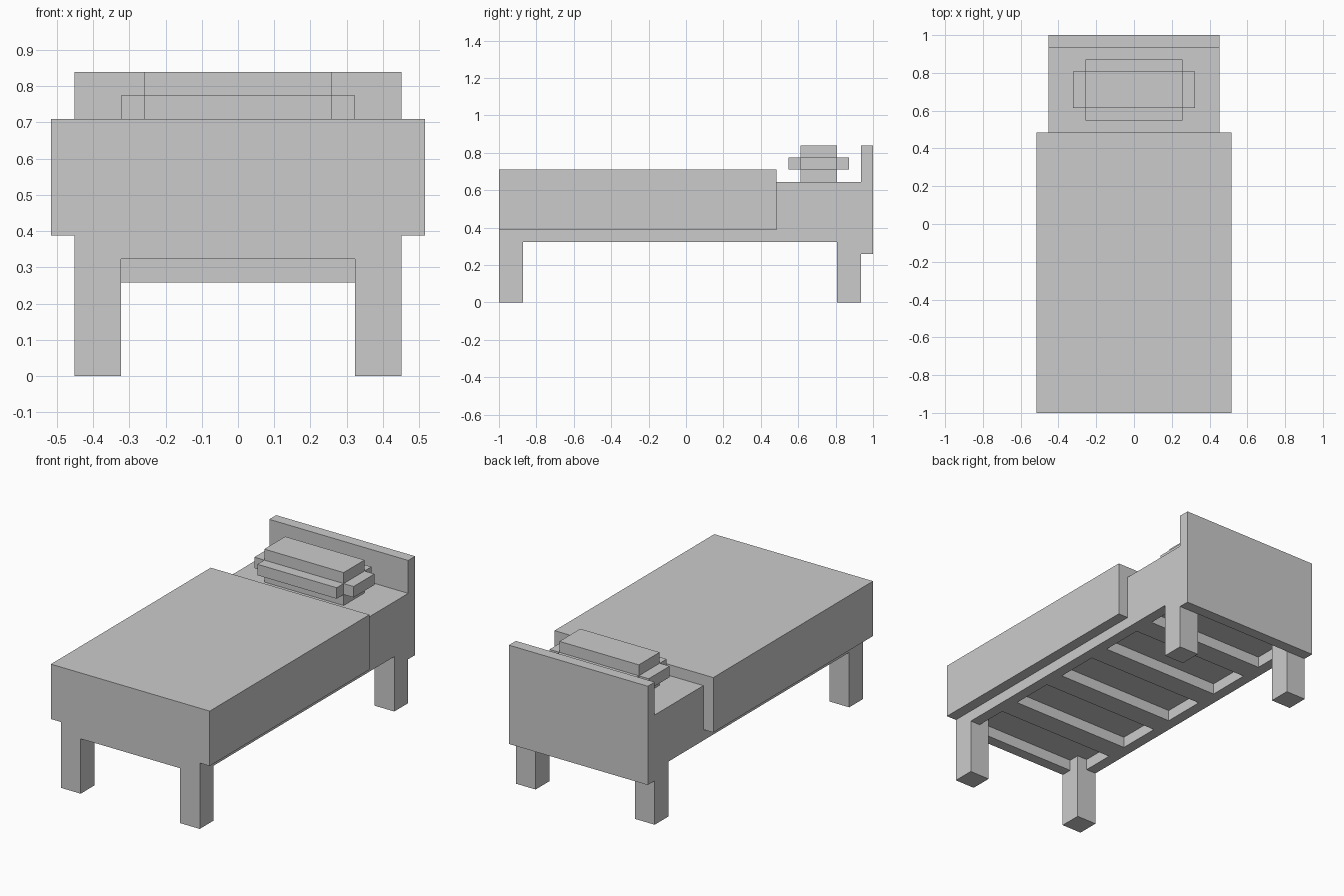
import bpy, bmesh

if "Cube" in bpy.data.objects:
    bpy.data.objects.remove(bpy.data.objects["Cube"])

U = 2 / 31  # block unit: the bed is 31 blocks long


def P(x, y, z):
    """Block coordinates (y counted from the foot end) to scene units."""
    return (x * U, y * U - 1, z * U)


def boxes(name, *spans):
    """One object from boxes given as (x0, x1, y0, y1, z0, z1) in blocks."""
    bm = bmesh.new()
    for x0, x1, y0, y1, z0, z1 in spans:
        geo = bmesh.ops.create_cube(bm, size=1)
        lo, hi = P(x0, y0, z0), P(x1, y1, z1)
        for v in geo["verts"]:
            v.co = [hi[i] if v.co[i] > 0 else lo[i] for i in range(3)]
    return finish(name, bm)


def finish(name, bm):
    bmesh.ops.recalc_face_normals(bm, faces=bm.faces)
    mesh = bpy.data.meshes.new(name)
    bm.to_mesh(mesh)
    bm.free()
    obj = bpy.data.objects.new(name, mesh)
    bpy.context.collection.objects.link(obj)
    return obj


# Legs
for side, x in (("left", -7), ("right", 5)):
    for end, y in (("front", 0), ("back", 28)):
        boxes(f"{end}_{side}_leg", (x, x + 2, y, y + 2, 0, 6))

# Side rails
for side, x in (("left", -7), ("right", 6)):
    boxes(f"{side}_rail", (x, x + 1, 0, 30, 5, 6))

# Slats: narrow at both ends, wide between
for i in range(6):
    y0, y1 = max(6 * i - 1, 0), min(6 * i + 1, 30)
    boxes(f"slat_{i + 1}", (-6, 6, y0, y1, 5, 6))

# Mattress and headboard
boxes("mattress", (-7, 7, 0, 30, 6, 10))
boxes("headboard", (-7, 7, 30, 31, 4, 13))

# Blanket: inverted U profile draped over the mattress
bm = bmesh.new()
profile = [(-8, 6), (-7, 6), (-7, 10), (7, 10), (7, 6), (8, 6), (8, 11), (-8, 11)]
face = bm.faces.new([bm.verts.new(P(x, 0, z)) for x, z in profile])
geo = bmesh.ops.extrude_face_region(bm, geom=[face])["geom"]
bmesh.ops.translate(bm, vec=(0, 23 * U, 0),
                    verts=[g for g in geo if isinstance(g, bmesh.types.BMVert)])
# keep the foot end closed
if not any(all(abs(v.co.y + 1) < 1e-6 for v in f.verts) for f in bm.faces):
    bm.faces.new([v for v in bm.verts if abs(v.co.y + 1) < 1e-6])
finish("blanket", bm)

# Pillow: tall core with a stepped rim on all four sides
boxes("pillow",
      (-4, 4, 25, 28, 10, 13),
      (-4, 4, 24, 25, 11, 12), (-4, 4, 28, 29, 11, 12),
      (-5, -4, 25, 28, 11, 12), (4, 5, 25, 28, 11, 12))
